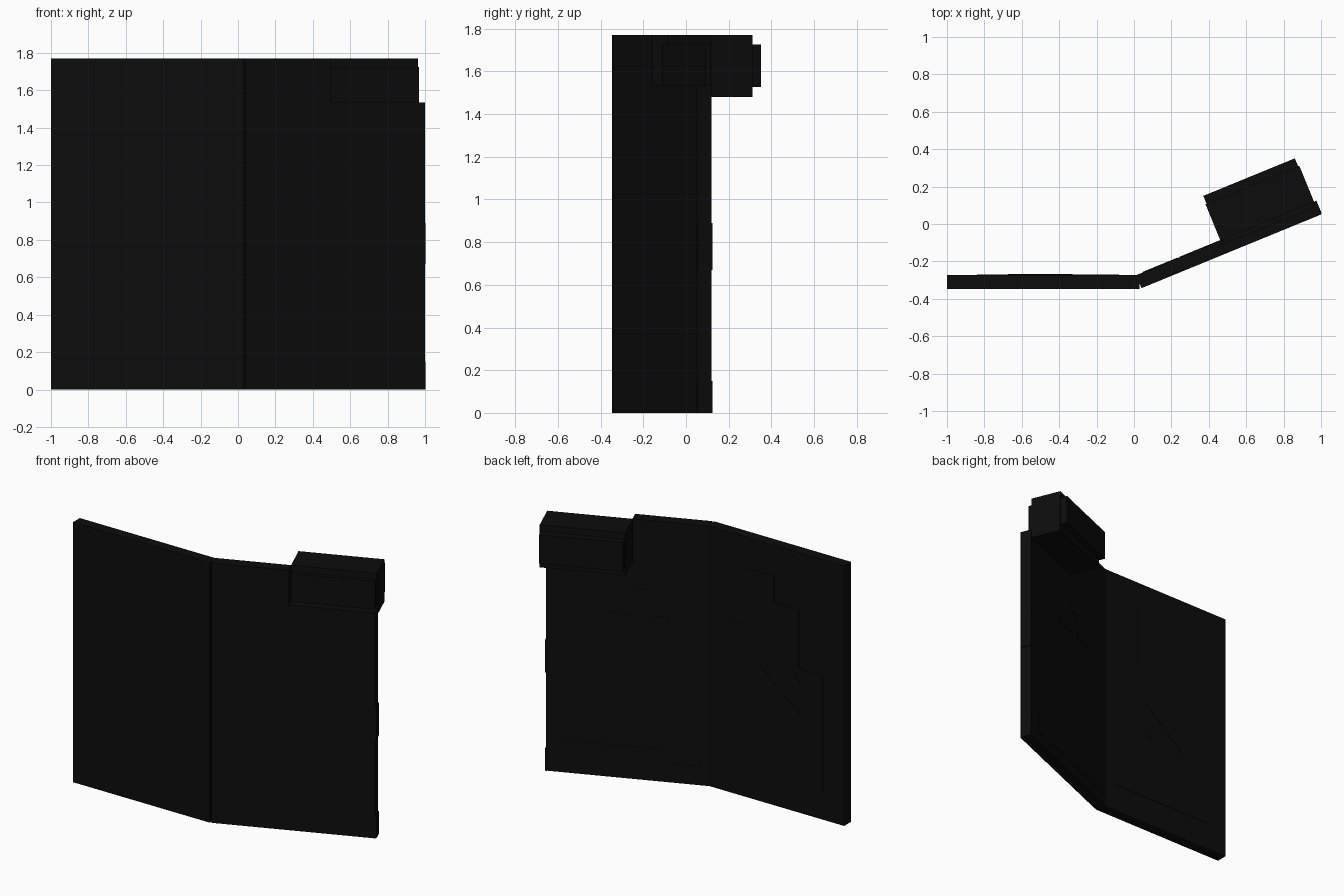
import bpy, bmesh, math
from mathutils import Matrix

cube = bpy.data.objects.get("Cube")
if cube:
    bpy.data.objects.remove(cube, do_unlink=True)

# Single near-black colour
black = bpy.data.materials.new("matte black")
black.use_nodes = True
colour = (0.0038, 0.0038, 0.0038, 1)
black.diffuse_color = colour
bsdf = next(n for n in black.node_tree.nodes if n.type == 'BSDF_PRINCIPLED')
bsdf.inputs["Base Color"].default_value = colour

# Wing frames: along the panel, through its thickness, up
FLAT = Matrix.Identity(4)
ANGLED = Matrix.Translation((0.04, -0.343, 0)) @ Matrix.Rotation(math.radians(22.3), 4, 'Z')


def slab(name, outline, v0, v1, frame):
    """Extrude an outline of (along, height) points from depth v0 to v1."""
    bm = bmesh.new()
    face = bm.faces.new([bm.verts.new((u, v0, z)) for u, z in outline])
    ext = bmesh.ops.extrude_face_region(bm, geom=[face])
    moved = [g for g in ext["geom"] if isinstance(g, bmesh.types.BMVert)]
    bmesh.ops.translate(bm, verts=moved, vec=(0, v1 - v0, 0))
    bmesh.ops.recalc_face_normals(bm, faces=bm.faces)
    bm.transform(frame)
    mesh = bpy.data.meshes.new(name)
    bm.to_mesh(mesh)
    bm.free()
    mesh.materials.append(black)
    obj = bpy.data.objects.new(name, mesh)
    bpy.context.collection.objects.link(obj)
    return obj


def block(name, u0, u1, v0, v1, z0, z1, frame):
    return slab(name, [(u0, z0), (u1, z0), (u1, z1), (u0, z1)], v0, v1, frame)


# Straight wing, and angled wing with a notch in its upper outer corner
TOP = 1.77
block("straight_panel", -1.0, 0.03, -0.347, -0.273, 0, TOP, FLAT)
slab("angled_panel", [(0, 0), (1.038, 0), (1.038, 1.535), (0.49, 1.535),
                      (0.49, TOP), (0, TOP)], 0, 0.075, ANGLED)

# Box hung behind the notch, with a core showing at the front and back
block("box_body", 0.487, 1.029, 0.075, 0.285, 1.48, TOP, ANGLED)
block("box_core", 0.493, 1.022, 0.05, 0.331, 1.527, 1.725, ANGLED)

# Small plates on the outer edge of the angled wing
for name, z0, z1 in (("lower_edge_plate", 0, 0.15), ("middle_edge_plate", 0.67, 0.89)):
    block(name, 1.03, 1.043, 0.004, 0.078, z0, z1, ANGLED)

# Shallow plates on the back of the angled wing
for name, u0, u1, z0, z1 in (
        ("long_base_plate", 0.28, 0.93, 0.08, 0.22),
        ("short_base_plate", 0.04, 0.24, 0.08, 0.13),
        ("inner_bar", 0.25, 0.40, 1.05, 1.12),
        ("outer_bar", 0.49, 0.65, 1.05, 1.12),
        ("small_square", 0.39, 0.49, 1.21, 1.30)):
    block(name, u0, u1, 0.07, 0.078, z0, z1, ANGLED)

# Stepped relief on the back of the straight wing
slab("stepped_relief", [(-0.84, 0.19), (-0.08, 0.19), (-0.08, 1.17), (-0.26, 1.17),
                        (-0.26, 1.56), (-0.47, 1.56), (-0.47, 1.38), (-0.66, 1.38),
                        (-0.66, 0.98), (-0.84, 0.98)], -0.277, -0.270, FLAT)
# Crossed strips on the relief
for name, tilt in (("cross_strip_a", 40), ("cross_strip_b", -40)):
    frame = Matrix.Translation((-0.5, 0, 0.78)) @ Matrix.Rotation(math.radians(tilt), 4, 'Y')
    block(name, -0.2, 0.2, -0.273, -0.267, -0.03, 0.03, frame)
